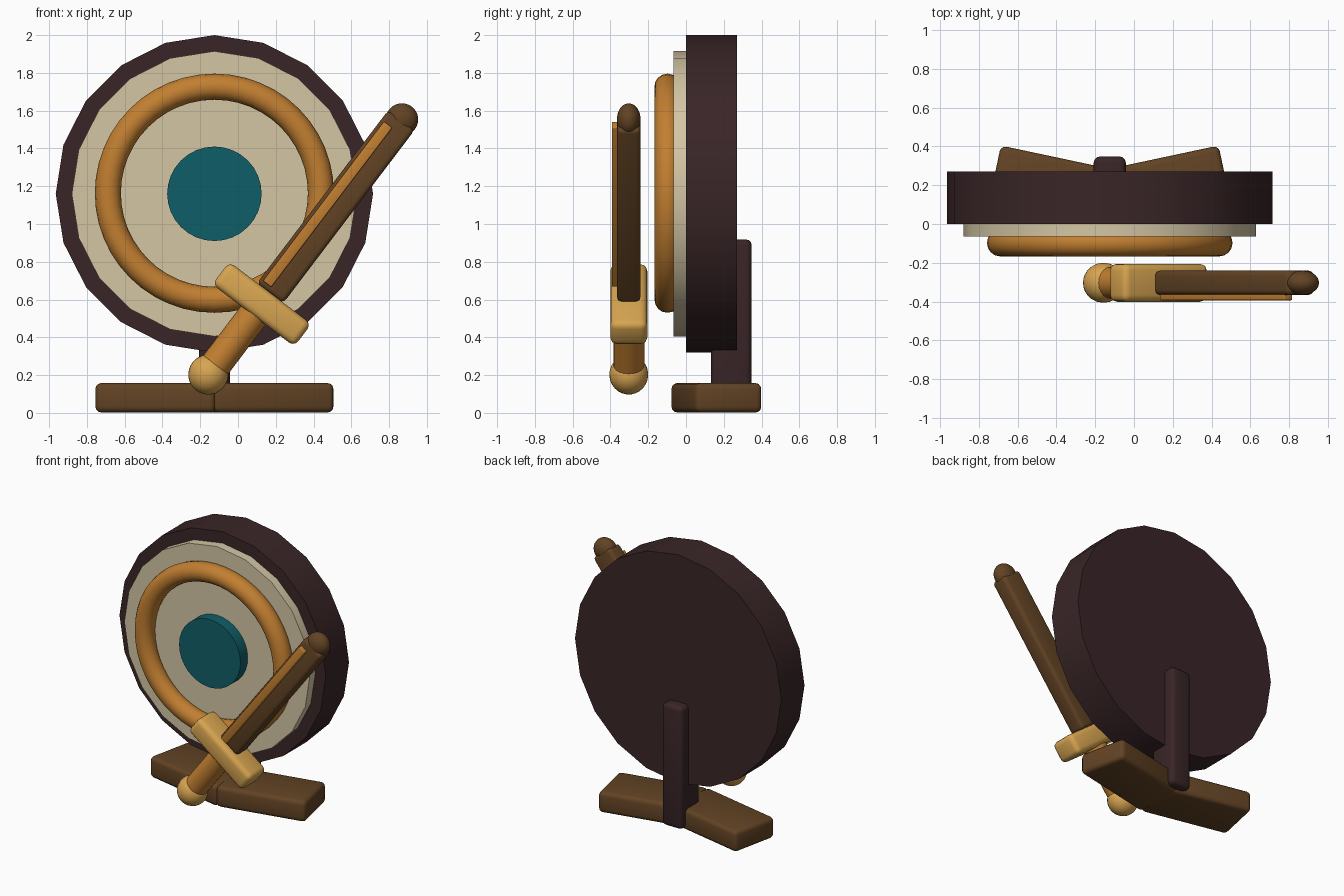
import bpy
from math import radians, sin, cos, pi

cube = bpy.data.objects.get("Cube")
if cube:
    bpy.data.objects.remove(cube, do_unlink=True)


def material(name, *rgb):
    linear = [((c / 255 + 0.055) / 1.055) ** 2.4 for c in rgb] + [1.0]
    m = bpy.data.materials.new(name)
    m.use_nodes = True
    m.diffuse_color = linear
    m.node_tree.nodes["Principled BSDF"].inputs["Base Color"].default_value = linear
    return m


dark_wood = material("dark plum wood", 57, 37, 39)
cream = material("cream", 212, 198, 164)
teal = material("teal", 15, 94, 104)
amber = material("amber", 194, 127, 49)
gold = material("pale gold", 216, 165, 81)
brown = material("brown wood", 98, 67, 36)


def finish(name, mat, scale=(1, 1, 1), bevel=0):
    """Name, size, round off and shade the newest primitive."""
    ob = bpy.context.object
    ob.name = name
    ob.data.materials.append(mat)
    ob.scale = scale
    bpy.ops.object.transform_apply(location=False, rotation=False, scale=True)
    if bevel:
        mod = ob.modifiers.new("rounded edges", "BEVEL")
        mod.width = bevel
        mod.segments = 3
        bpy.ops.object.modifier_apply(modifier=mod.name)
    bpy.ops.object.shade_smooth_by_angle(angle=radians(35))
    return ob


def box(name, mat, loc, size, rot=(0, 0, 0), bevel=0.03):
    bpy.ops.mesh.primitive_cube_add(size=1, location=loc, rotation=rot)
    return finish(name, mat, size, bevel)


def cylinder(name, mat, loc, radius, depth, rot, sides):
    bpy.ops.mesh.primitive_cylinder_add(vertices=sides, radius=radius, depth=depth,
                                        location=loc, rotation=rot)
    return finish(name, mat)


def ball(name, mat, loc, size, rot):
    bpy.ops.mesh.primitive_uv_sphere_add(segments=24, ring_count=16, radius=1,
                                         location=loc, rotation=rot)
    return finish(name, mat, size)


# Round shield: layered discs facing the front, with a ring and a boss
CX, CZ = -0.125, 1.16
FACING = (pi / 2, 0, 0)


def disc(name, mat, radius, front, back, sides):
    cylinder(name, mat, (CX, (front + back) / 2, CZ), radius, back - front, FACING, sides)


disc("shield_body", dark_wood, 0.84, 0, 0.27, 20)
disc("shield_face", cream, 0.755, -0.065, 0.01, 20)
disc("shield_boss", teal, 0.25, -0.15, -0.05, 32)
bpy.ops.mesh.primitive_torus_add(location=(CX, -0.098, CZ + 0.003), rotation=FACING,
                                 major_radius=0.564, minor_radius=0.069,
                                 major_segments=48, minor_segments=16)
finish("shield_ring", amber)

# Stand: two splayed feet and a back post
SPLAY, LENGTH, WIDTH = radians(12), 0.65, 0.36
for side, label in ((1, "left"), (-1, "right")):
    x = LENGTH / 2 * cos(SPLAY) - WIDTH / 2 * sin(SPLAY)
    y = LENGTH / 2 * sin(SPLAY) + WIDTH / 2 * cos(SPLAY)
    box(label + "_foot", brown, (CX + side * x, y - 0.083, 0.08),
        (LENGTH, WIDTH, 0.155), (0, 0, side * SPLAY))
box("back_post", dark_wood, (CX, 0.24, 0.468), (0.165, 0.215, 0.9))

# Sword: parts placed along a leaning axis that starts at the pommel
LEAN = radians(37.2)
TILT = (0, LEAN, 0)


def on_sword(along, across=0, y=-0.303):
    return (-0.157 + along * sin(LEAN) + across * cos(LEAN), y,
            0.203 + along * cos(LEAN) - across * sin(LEAN))


ball("pommel", gold, on_sword(0), (0.106, 0.103, 0.106), TILT)
cylinder("grip", amber, on_sword(0.26), 0.082, 0.42, TILT, 20)
box("guard", gold, on_sword(0.468), (0.545, 0.196, 0.15), TILT, 0.035)
box("blade", brown, on_sword(1.115), (0.175, 0.125, 1.15), TILT, 0.025)
ball("blade_tip", brown, on_sword(1.695), (0.086, 0.063, 0.086), TILT)
box("blade_inlay", amber, on_sword(1.1, -0.042, -0.373), (0.055, 0.04, 1.06), TILT, 0.006)
